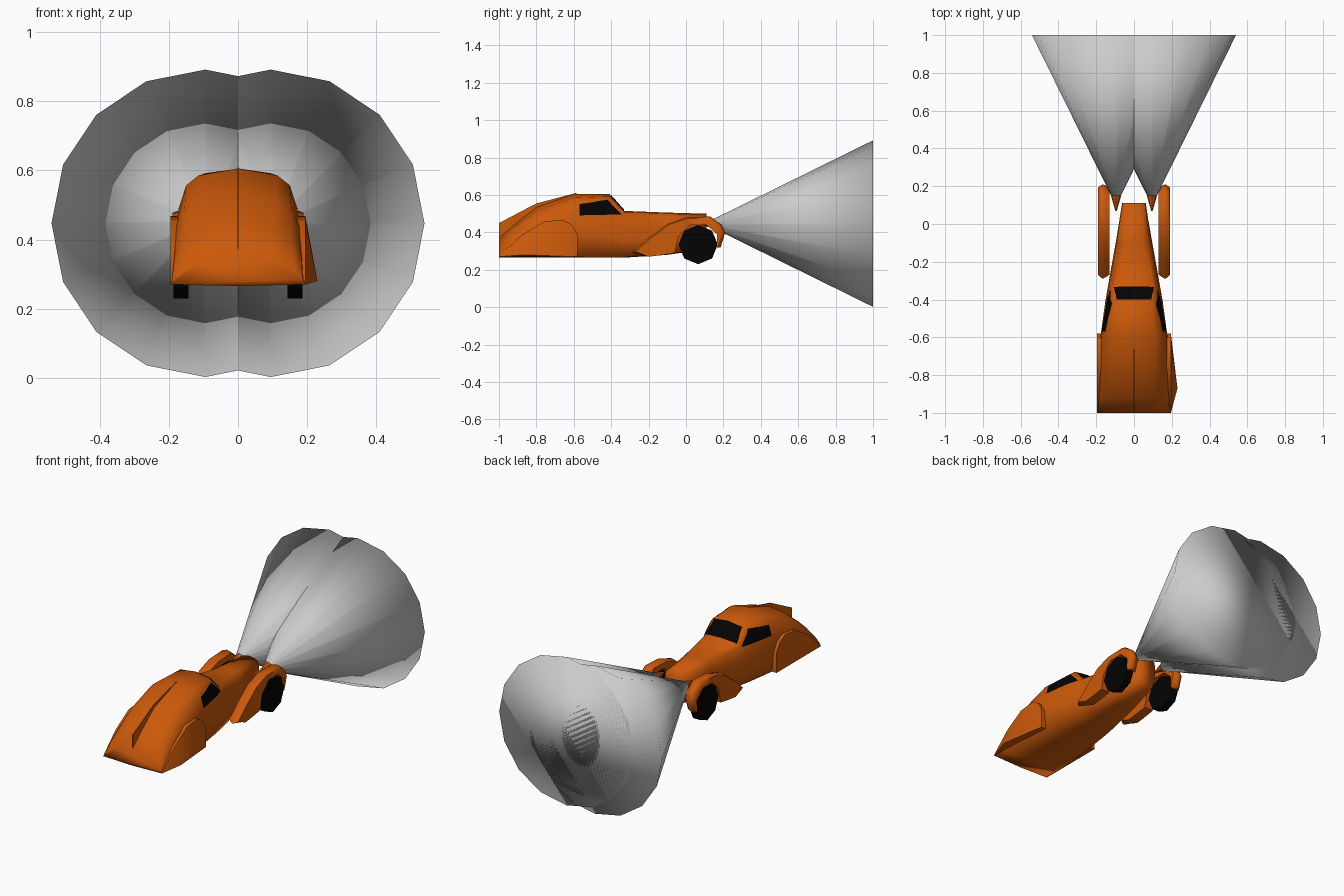
import bpy, bmesh, math
from mathutils import Matrix, Vector
from mathutils.bvhtree import BVHTree

if "Cube" in bpy.data.objects:
    bpy.data.objects.remove(bpy.data.objects["Cube"])


def material(name, color):
    m = bpy.data.materials.new(name)
    m.diffuse_color = color
    m.use_nodes = True
    m.node_tree.nodes["Principled BSDF"].inputs["Base Color"].default_value = m.diffuse_color
    return m


PAINT = material("orange_paint", (0.6, 0.1, 0.003, 1))
BLACK = material("black", (0.001, 0.001, 0.001, 1))


def finish(name, bm, mat=None, smooth=None, normals=True):
    if normals:
        bmesh.ops.recalc_face_normals(bm, faces=bm.faces)
    me = bpy.data.meshes.new(name)
    bm.to_mesh(me)
    bm.free()
    ob = bpy.data.objects.new(name, me)
    bpy.context.collection.objects.link(ob)
    if mat:
        me.materials.append(mat)
    if smooth == 180:
        for p in me.polygons:
            p.use_smooth = True
    elif smooth:
        bpy.ops.object.select_all(action='DESELECT')
        ob.select_set(True)
        bpy.context.view_layer.objects.active = ob
        bpy.ops.object.shade_smooth_by_angle(angle=math.radians(smooth))
    return ob


def loft(bm, rings, caps=True):
    """Skin a list of closed point loops."""
    vs = [[bm.verts.new(p) for p in r] for r in rings]
    n = len(vs[0])
    for a, b in zip(vs, vs[1:]):
        for i in range(n):
            j = (i + 1) % n
            bm.faces.new((a[i], a[j], b[j], b[i]))
    if caps:
        bm.faces.new(vs[0])
        bm.faces.new(vs[-1])
    return vs


def cone(name, x, z, y0, y1, r0, r1, seg, mat=None, smooth=None):
    """Closed cone along the length of the car."""
    bm = bmesh.new()
    mx = Matrix.Translation((x, (y0 + y1) / 2, z)) @ Matrix.Rotation(-math.pi / 2, 4, 'X')
    bmesh.ops.create_cone(bm, cap_ends=True, segments=seg, radius1=r0, radius2=r1,
                          depth=y1 - y0, matrix=mx)
    return finish(name, bm, mat, smooth)


# Body: cross-sections from nose to tail
# y, bottom z, top z, then half-section (x, z) from sill to roof edge
SECTIONS = [
    (0.11, .31, .500, (.045, .31), (.06, .37), (.063, .43), (.06, .475), (.04, .493)),
    (-0.10, .28, .506, (.085, .285), (.097, .36), (.092, .44), (.08, .485), (.05, .501)),
    (-0.33, .265, .515, (.125, .27), (.138, .36), (.132, .44), (.118, .495), (.10, .51)),
    (-0.41, .265, .605, (.14, .27), (.152, .38), (.146, .48), (.118, .565), (.095, .592)),
    (-0.60, .265, .606, (.168, .27), (.178, .40), (.172, .49), (.15, .557), (.115, .585)),
    (-0.80, .265, .535, (.185, .27), (.187, .36), (.18, .43), (.155, .485), (.11, .515)),
    (-0.92, .265, .44, (.19, .27), (.19, .31), (.183, .36), (.155, .40), (.10, .425)),
    (-1.00, .265, .37, (.192, .27), (.192, .276), (.187, .286), (.165, .31), (.10, .345)),
]
rings = []
for y, zb, zt, *half in SECTIONS:
    rings.append([(0, y, zb)] + [(x, y, z) for x, z in half] + [(0, y, zt)]
                 + [(-x, y, z) for x, z in reversed(half)])
bm = bmesh.new()
loft(bm, rings)
bmesh.ops.recalc_face_normals(bm, faces=bm.faces)
surface = BVHTree.FromBMesh(bm)
finish("body", bm, PAINT, 180)

# Thin fin running down the middle of the tail
bm = bmesh.new()
fin = [(-.55, .59), (-.59, .61), (-.8, .555), (-1, .45), (-1, .36), (-.8, .5)]
loft(bm, [[(x, y, z) for y, z in fin] for x in (-.002, .002)])
finish("tail_fin", bm, PAINT)


def glass(name, corners, direction):
    """Panel laid onto the body: a grid over four corners, projected along a direction."""
    a, b, c, d = map(Vector, corners)
    aim, bm, n, m = Vector(direction), bmesh.new(), 8, 5
    grid = []
    for i in range(n + 1):
        row = []
        for j in range(m + 1):
            p = a.lerp(d, i / n).lerp(b.lerp(c, i / n), j / m)
            hit, normal, *_ = surface.ray_cast(p, aim)
            row.append(bm.verts.new(hit + normal * .004 if hit else p))
        grid.append(row)
    for r, q in zip(grid, grid[1:]):
        for j in range(m):
            bm.faces.new((r[j], r[j + 1], q[j + 1], q[j]))
    bm.normal_update()
    if sum((f.normal for f in bm.faces), Vector()).dot(aim) > 0:
        bmesh.ops.reverse_faces(bm, faces=bm.faces)
    finish(name, bm, BLACK, 30, normals=False)


# Windscreen
glass("windscreen", [(-.103, -.335, 1), (-.092, -.403, 1), (.092, -.403, 1), (.103, -.335, 1)], (0, 0, -1))

FENDER_OUT = [(-.29, .29), (-.2, .37), (-.1, .445), (0, .48), (.13, .485), (.19, .44), (.21, .40), (.185, .32)]
FENDER_IN = [(-.2, .27), (-.12, .28), (-.06, .29), (-.04, .38), (.02, .44), (.11, .44), (.165, .39), (.165, .32)]
REAR = [(-.58, .27), (-.58, .39), (-.61, .44), (-.66, .468), (-.76, .458), (-.88, .385), (-.97, .30), (-1, .27)]

for side, s in (("right", 1), ("left", -1)):
    # Side window
    glass(side + "_window", [(s, -.57, .49), (s, -.57, .55), (s, -.42, .572), (s, -.345, .495)], (-s, 0, 0))

    # Front fender: arched band with a ridge along its middle
    bm = bmesh.new()
    layers = []
    for x, k in ((.13, .92), (.15, .97), (.165, 1), (.178, .97), (.19, .92)):
        ring = [(s * x, -.02 + (y + .02) * k, .39 + (z - .39) * k) for y, z in FENDER_OUT]
        ring += [(s * x, y, z) for y, z in reversed(FENDER_IN)]
        layers.append(ring)
    vs = loft(bm, layers, caps=False)
    n = len(FENDER_OUT)
    for r in (vs[0], vs[-1]):
        for i in range(n - 1):
            bm.faces.new((r[i], r[i + 1], r[2 * n - 2 - i], r[2 * n - 1 - i]))
    finish(side + "_front_fender", bm, PAINT, 60)

    # Front wheel with eight sides
    bm = bmesh.new()
    mx = Matrix.Translation((s * .165, .065, .335)) @ Matrix.Rotation(math.pi / 2, 4, 'Y')
    bmesh.ops.create_cone(bm, cap_ends=True, segments=8, radius1=.105, radius2=.105,
                          depth=.044, matrix=mx)
    finish(side + "_front_wheel", bm, BLACK)

    # Covered rear fender; the right skirt is pulled out at its lower edge
    bm = bmesh.new()
    vs = loft(bm, [[(s * x, y, z) for y, z in REAR] for x in (.14, .195)], caps=False)
    tip = bm.verts.new((.23, -.87, .28) if s > 0 else (-.195, -.87, .28))
    for i in range(len(REAR)):
        bm.faces.new((vs[1][i], vs[1][(i + 1) % len(REAR)], tip))
    finish(side + "_rear_fender", bm, PAINT, 60)

    # Headlight housing and its closed, softly shaded light beam
    cone(side + "_headlight", s * .095, .447, .07, .15, .004, .027, 8, PAINT)
    cone(side + "_light_beam", s * .095, .447, .15, 1.0, .026, .445, 16, smooth=180)
